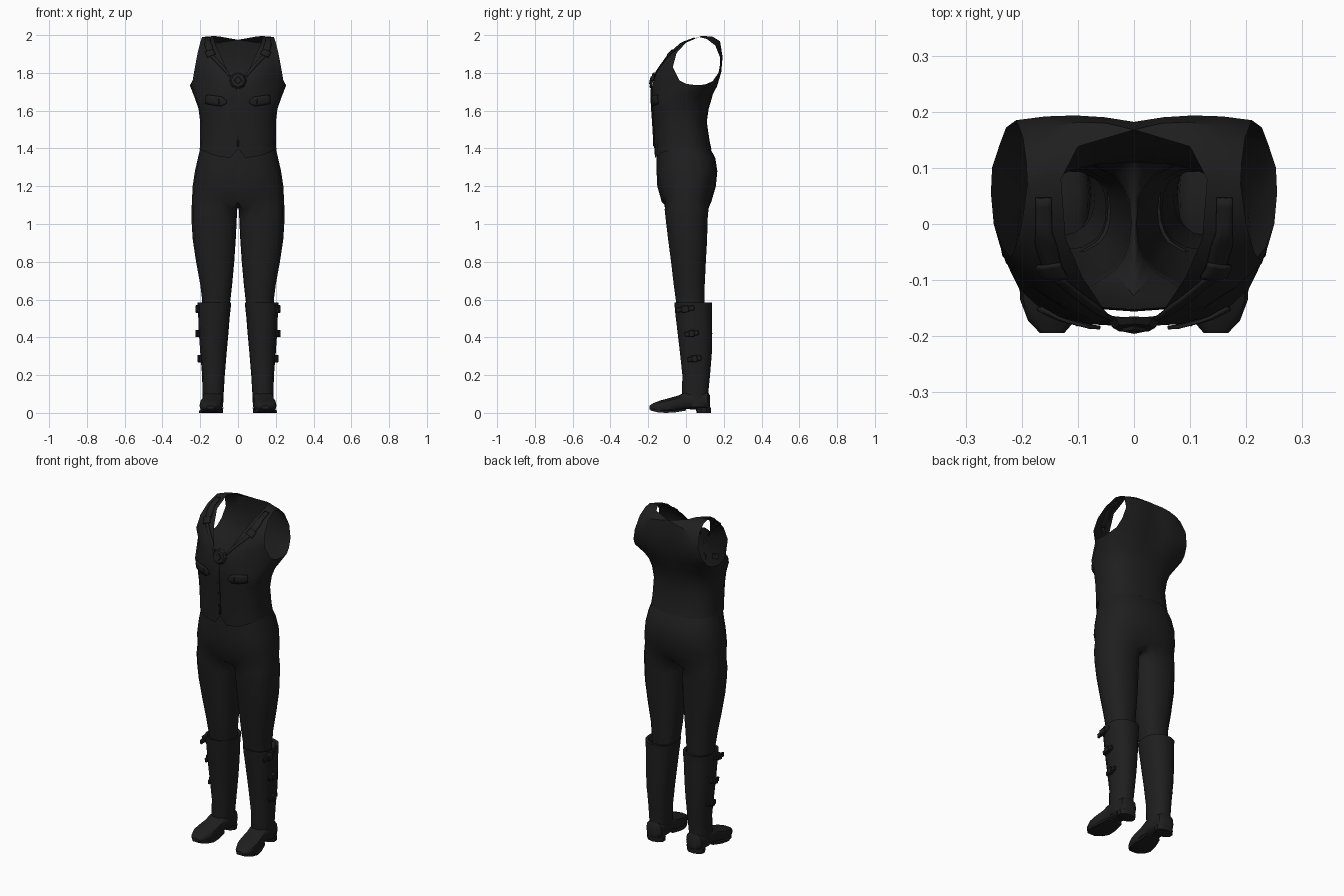
import bpy, bmesh, math
from mathutils import Vector, Matrix

cube = bpy.data.objects.get("Cube")
if cube:
    bpy.data.objects.remove(cube, do_unlink=True)


def make_material(name, value):
    mat = bpy.data.materials.new(name)
    mat.use_nodes = True
    color = (value, value, value, 1)
    mat.diffuse_color = color
    mat.node_tree.nodes["Principled BSDF"].inputs["Base Color"].default_value = color
    return mat


BLACK = make_material("black cloth", 0.0135)


def finish(name, bm, angle=40, fix_normals=False):
    """Turn a half model into a mirrored, smooth-shaded object."""
    bmesh.ops.remove_doubles(bm, verts=bm.verts, dist=0.0005)
    if fix_normals:
        bmesh.ops.recalc_face_normals(bm, faces=bm.faces)
    mesh = bpy.data.meshes.new(name)
    bm.to_mesh(mesh)
    bm.free()
    mesh.materials.append(BLACK)
    mesh.shade_smooth()
    mesh.set_sharp_from_angle(angle=math.radians(angle))
    obj = bpy.data.objects.new(name, mesh)
    bpy.context.collection.objects.link(obj)
    mirror = obj.modifiers.new("Mirror", 'MIRROR')
    mirror.merge_threshold = 0.0015
    return obj


def loft(bm, rows, closed=False, caps=False):
    rings = [[bm.verts.new(p) for p in row] for row in rows]
    n = len(rings[0])
    for low, high in zip(rings, rings[1:]):
        for i in range(n if closed else n - 1):
            j = (i + 1) % n
            bm.faces.new((low[i], low[j], high[j], high[i]))
    if caps:
        bm.faces.new(rings[0][::-1])
        bm.faces.new(rings[-1])


def power(v, p):
    return math.copysign(abs(v) ** p, v)


def half_ring(z, w, front, back, n=12, p=0.8):
    """Half cross-section from front centre round +x to back centre."""
    mid, r = (front + back) / 2, (back - front) / 2
    return [Vector((w * power(math.sin(math.pi * i / n), p) if i % n else 0,
                    mid - r * power(math.cos(math.pi * i / n), p), z))
            for i in range(n + 1)]


def bowed(inner, outer, bow, n=4):
    """Row from a centre or neckline point to an armhole point."""
    a, b = Vector(inner), Vector(outer)
    return [a.lerp(b, i / n) + Vector((0, bow * 4 * (i / n) * (1 - i / n), 0))
            for i in range(n + 1)]


# Vest: body rings below the arms, then front and back panels round the armholes
front = [bowed((0, -.183, 1.72), (.24, -.035, 1.76), -.045),
         bowed((.05, -.158, 1.80), (.228, -.07, 1.83), -.025),
         bowed((.092, -.095, 1.89), (.214, -.05, 1.905), -.012),
         bowed((.122, -.025, 1.955), (.2, .0, 1.96), -.006),
         bowed((.13, .08, 1.995), (.19, .07, 1.99), 0)]
back = [bowed((0, .15, 1.72), (.24, .14, 1.755), .022),
        bowed((0, .178, 1.81), (.228, .172, 1.80), .012),
        bowed((0, .182, 1.90), (.21, .185, 1.87), .01),
        bowed((0, .168, 1.975), (.198, .155, 1.945), .02),
        bowed((.1, .138, 1.993), (.192, .11, 1.98), .005),
        front[-1]]
armpit = [Vector(p) for p in ((.25, .0, 1.742), (.255, .055, 1.735), (.253, .1, 1.738))]

hem = half_ring(1.395, .203, -.168, .135)
for i, z in enumerate((1.40, 1.35, 1.36, 1.375, 1.385)):
    hem[i].z = z
hem[1].x = .04
body = [hem] + [half_ring(*r) for r in (
    (1.44, .2, -.169, .125), (1.54, .2, -.175, .11), (1.61, .209, -.18, .12),
    (1.67, .23, -.183, .138))]
body.append(front[0] + armpit + back[0][::-1])

bm = bmesh.new()
loft(bm, body)
loft(bm, front)
loft(bm, [row[::-1] for row in back])
vest = finish("vest", bm)


# Thin pieces wrapped onto the vest
def vest_trim(name, path, widths, offset=.003, thick=.006, steps=5):
    """Ribbon along a path of (x, z) points, pushed onto the vest front."""
    pts, half = [], []
    for k in range(len(path) - 1):
        for s in range(steps):
            t = s / steps
            pts.append(Vector(path[k]).lerp(Vector(path[k + 1]), t))
            half.append(widths[k] * (1 - t) + widths[k + 1] * t)
    pts.append(Vector(path[-1]))
    half.append(widths[-1])
    rows = []
    for i, p in enumerate(pts):
        d = (pts[min(i + 1, len(pts) - 1)] - pts[max(i - 1, 0)]).normalized()
        side = Vector((d.z, 0, -d.x)) * half[i]
        rows.append([p + side * s for s in (-1, -.33, .33, 1)])
    bm = bmesh.new()
    loft(bm, rows)
    obj = finish(name, bm)
    wrap = obj.modifiers.new("Wrap", 'SHRINKWRAP')
    wrap.target = vest
    wrap.wrap_mode = 'ABOVE_SURFACE'
    wrap.offset = offset
    solid = obj.modifiers.new("Solid", 'SOLIDIFY')
    solid.thickness = thick
    solid.offset = 0
    return obj


vest_trim("shoulder_strap", [(.162, .04, 2.0), (.16, -.03, 1.955), (.14, -.09, 1.89)],
          (.027, .027, .02))
vest_trim("strap_buckle", [(.152, -.07, 1.915), (.138, -.09, 1.885)], (.026, .026), .007)
vest_trim("chest_strap", [(.14, -.09, 1.89), (.085, -.14, 1.835), (.02, -.185, 1.765)],
          (.012, .01, .01))
vest_trim("pocket_flap", [(.06, -.18, 1.645), (.085, -.175, 1.648), (.17, -.15, 1.66)],
          (.006, .026, .026), .006)
vest_trim("front_placket", [(.003, -.19, 1.41), (.003, -.19, 1.73)], (.003, .003), .002)

# Pocket tabs that stand proud of the chest
bm = bmesh.new()
bmesh.ops.create_cube(bm, size=1, matrix=Matrix.Translation((.083, -.171, 1.65))
                      @ Matrix.Rotation(math.radians(-24), 4, 'Z')
                      @ Matrix.Diagonal((.045, .006, .03, 1)))
finish("pocket_tab", bm)

# Diamond medallion: outer ring and inner stud
for name, radius, depth, y in (("medallion", .046, .012, -.18), ("medallion_stud", .024, .012, -.186)):
    bm = bmesh.new()
    bmesh.ops.create_cone(bm, cap_ends=True, segments=8 if radius > .03 else 4,
                          radius1=radius, radius2=radius * .8, depth=depth,
                          matrix=Matrix.Translation((0, y, 1.76))
                          @ Matrix.Rotation(math.radians(78), 4, 'X'))
    ob = finish(name, bm, 30)
    ob.modifiers.clear()

# Trousers: hips, a crotch bridge, then the leg rings
N = 10
hips = [half_ring(*r, n=N) for r in (
    (1.14, .243, -.128, .135), (1.2, .24, -.152, .158), (1.28, .228, -.156, .166),
    (1.35, .212, -.155, .155), (1.43, .192, -.152, .112))]
hips[0][0].z, hips[0][-1].z = 1.115, 1.12
bridge = [Vector((.0, y, z)) for y, z in
          ((.09, 1.1), (.05, 1.092), (.0, 1.09), (-.05, 1.095), (-.09, 1.105))]
ANGLES = [-45 + 27 * i for i in range(N + 1)] + [225 + 15 * i for i in range(1, 6)]


def leg_ring(z, inner, outer, front_y, back_y, p=.85):
    cx, cy = (inner + outer) / 2, (front_y + back_y) / 2
    rx, ry = (outer - inner) / 2, (back_y - front_y) / 2
    return [Vector((cx + rx * power(math.sin(math.radians(a)), p),
                    cy - ry * power(math.cos(math.radians(a)), p), z)) for a in ANGLES]


legs = [leg_ring(*r) for r in (
    (.54, .047, .188, -.045, .095), (.6, .04, .19, -.055, .1), (.68, .031, .2, -.066, .1),
    (.8, .02, .222, -.08, .106), (.92, .012, .24, -.096, .113), (1.02, .007, .246, -.108, .115),
    (1.075, .005, .246, -.114, .12))]
bm = bmesh.new()
loft(bm, legs + [hips[0] + bridge], closed=True)
loft(bm, hips)
finish("trousers", bm, 50)

# Boot shafts with a thick rim that steps in to the leg
bm = bmesh.new()
loft(bm, [leg_ring(*r) for r in (
    (.03, .08, .188, -.01, .122), (.1, .076, .188, -.022, .118), (.2, .07, .19, -.02, .128),
    (.32, .06, .2, -.033, .138), (.42, .051, .207, -.045, .14), (.52, .043, .211, -.057, .138),
    (.55, .039, .213, -.06, .138), (.585, .036, .215, -.063, .14), (.583, .046, .203, -.053, .12),
    (.55, .05, .19, -.045, .1))], closed=True)
finish("boot_shaft", bm)


# Feet: sections from heel to toe as (y, centre x, half width, bottom, top)
def foot_section(y, cx, w, low, top):
    mid, r = (low + top) / 2, (top - low) / 2
    return [Vector((cx + w * power(math.cos(a), .7), y, mid + r * power(math.sin(a), .6)))
            for a in (math.tau * i / 12 for i in range(12))]


bm = bmesh.new()
loft(bm, [foot_section(*s) for s in (
    (.128, .132, .03, .02, .09), (.115, .132, .05, .018, .11), (.06, .132, .056, .018, .115),
    (.0, .134, .056, .02, .112), (-.04, .137, .057, .012, .092), (-.09, .142, .061, .004, .078),
    (-.135, .146, .057, .004, .066), (-.172, .147, .042, .01, .052), (-.194, .146, .022, .02, .038))],
     closed=True, caps=True)
finish("foot", bm, 45, True)

# Sole plates and heel blocks
bm = bmesh.new()
loft(bm, [[Vector((cx + s * w, y, z + h)) for s, h in ((-1, 0), (1, 0), (1, .012), (-1, .012))]
          for y, cx, w, z in ((.0, .134, .046, .012), (-.06, .14, .058, .002), (-.11, .144, .062, 0),
                              (-.15, .147, .05, .003), (-.188, .146, .024, .013))],
     closed=True, caps=True)
finish("sole", bm, 30, True)
bm = bmesh.new()
bmesh.ops.create_cone(bm, cap_ends=True, segments=10, radius1=.5, radius2=.53, depth=1,
                      matrix=Matrix.Translation((.132, .093, .014)) @ Matrix.Diagonal((.108, .076, .028, 1)))
finish("heel", bm, 30)

# Buckled tabs on the outside of each boot
for i, (x, y, z, length) in enumerate(((.209, -.005, .55, .1), (.21, .03, .42, .075), (.2, .045, .287, .075))):
    bm = bmesh.new()
    for size, dx in (((.014, length, .026), 0), ((.024, length * .4, .036), .003)):
        bmesh.ops.create_cube(bm, size=1, matrix=Matrix.Translation((x + dx, y, z))
                              @ Matrix.Rotation(math.radians(8), 4, 'X') @ Matrix.Diagonal((*size, 1)))
    ob = finish(f"boot_buckle_{i + 1}", bm, 30)
    bevel = ob.modifiers.new("Bevel", 'BEVEL')
    bevel.width = .003
    bevel.segments = 1
